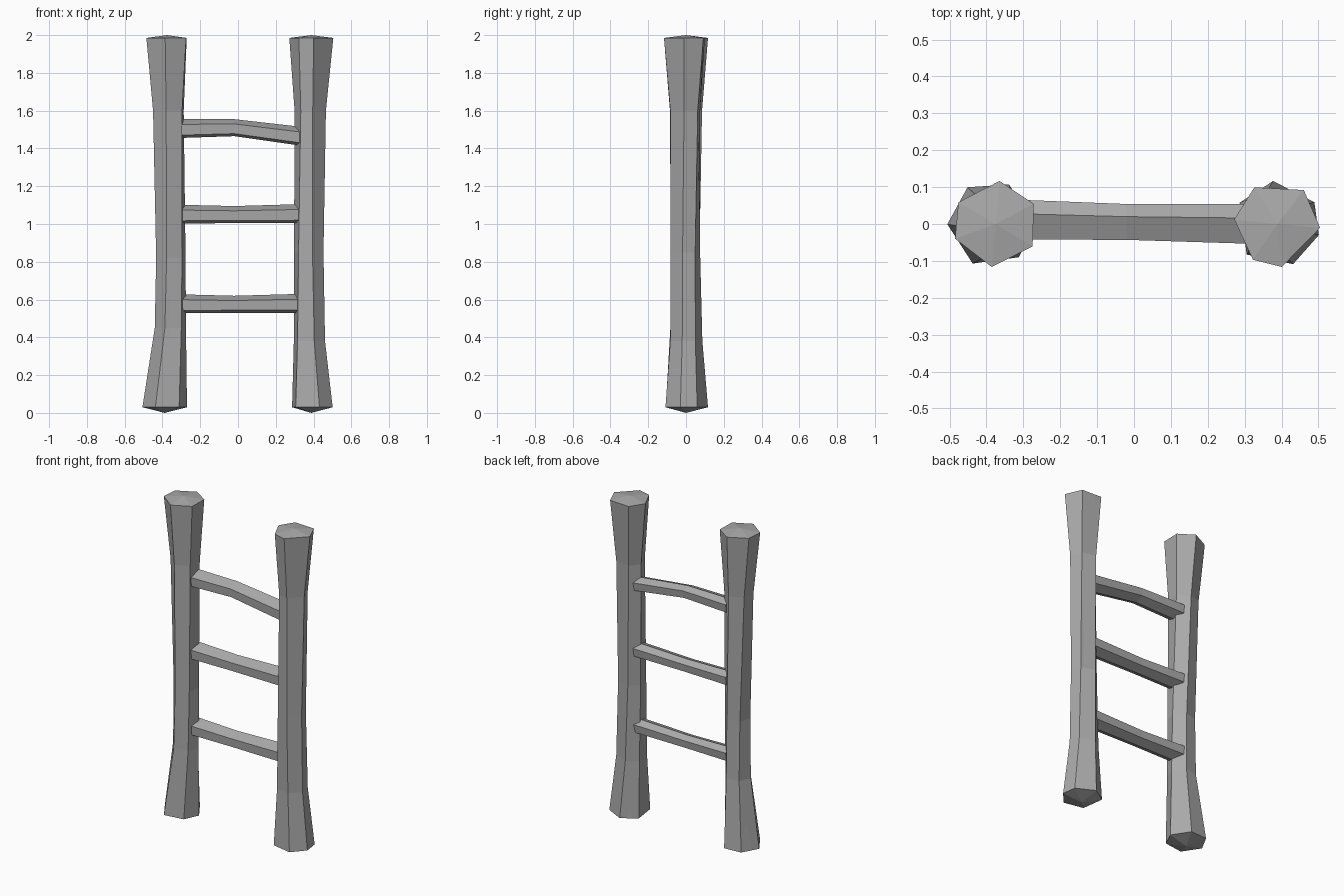
import bpy
from math import cos, sin, radians
from mathutils import Vector, Matrix

cube = bpy.data.objects.get("Cube")
if cube:
    bpy.data.objects.remove(cube)

grey = bpy.data.materials.new("weathered_grey")
grey.use_nodes = True
colour = (0.4, 0.4, 0.4, 1)
grey.diffuse_color = colour
grey.node_tree.nodes["Principled BSDF"].inputs["Base Color"].default_value = colour


def make_object(name, verts, faces):
    mesh = bpy.data.meshes.new(name)
    mesh.from_pydata(verts, [], faces)
    mesh.materials.append(grey)
    obj = bpy.data.objects.new(name, mesh)
    bpy.context.collection.objects.link(obj)
    return obj


def loft(name, rings, start, end):
    """Skin a list of equal rings and close both ends with a fan."""
    n = len(rings[0])
    verts = [v for ring in rings for v in ring] + [start, end]
    first, last = len(verts) - 2, len(verts) - 1
    faces = []
    for k in range(n):
        j = (k + 1) % n
        for r in range(len(rings) - 1):
            a, b = r * n, (r + 1) * n
            faces.append((a + k, a + j, b + j, b + k))
        top = (len(rings) - 1) * n
        faces.append((j, k, first))
        faces.append((top + k, top + j, last))
    return make_object(name, verts, faces)


def post(name, low, high, sections):
    """Six-sided trunk that twists from the low angles to the high ones."""
    rings = []
    for z, x, y, radius in sections:
        t = z / 2
        rings.append([(x + radius * cos(radians(a + (b - a) * t)),
                       y + radius * sin(radians(a + (b - a) * t)), z)
                      for a, b in zip(low, high)])
    z0, x0, y0, _ = sections[0]
    z1, x1, y1, _ = sections[-1]
    return loft(name, rings, (x0, y0, 0), (x1, y1, 2))


def crack(target, x, y, z, angle, width, depth, height):
    """Cut a pointed split into the wood, facing outward along angle."""
    shape = [(-depth, 0, 0), (0, width, 0), (depth, 0, 0), (0, -width, 0)]
    turn = Matrix.Rotation(radians(angle), 3, "Z")
    ring = [turn @ Vector(p) + Vector((x, y, z)) for p in shape]
    cutter = loft("crack_cutter", [ring], (x, y, z - height), (x, y, z + height))
    cutter.hide_render = True
    cutter.hide_set(True)
    mod = target.modifiers.new("crack", "BOOLEAN")
    mod.operation = "DIFFERENCE"
    mod.solver = "EXACT"
    mod.object = cutter
    cutters.append(cutter)


cutters = []

# Posts, flared at both ends
right_post = post("right_post", (65, 122, 180, 245, 310, 360), (85, 150, 200, 265, 329, 388), [
    (0.03, -0.388, 0, 0.118), (0.45, -0.358, -0.005, 0.083), (0.82, -0.355, -0.005, 0.079),
    (1.6, -0.367, 0, 0.086), (1.985, -0.375, 0, 0.117)])
left_post = post("left_post", (30, 95, 150, 225, 292, 345), (52, 122, 174, 236, 276, 355), [
    (0.03, 0.388, 0, 0.117), (0.38, 0.375, 0, 0.088), (0.85, 0.373, -0.003, 0.081),
    (1.6, 0.382, 0, 0.084), (1.985, 0.388, 0, 0.117)])

# Splits at the post ends and along the shafts
crack(right_post, -0.475, 0.04, 2, 150, 0.035, 0.055, 0.16)
crack(right_post, -0.46, 0.06, 0.02, 145, 0.035, 0.05, 0.24)
crack(right_post, -0.37, -0.085, 0.56, 262, 0.02, 0.03, 0.23)
crack(left_post, 0.45, -0.095, 2, 305, 0.025, 0.05, 0.2)
crack(left_post, 0.36, 0.112, 2, 100, 0.04, 0.045, 0.12)
crack(left_post, 0.485, -0.02, 0.02, 350, 0.025, 0.05, 0.32)
crack(left_post, 0.32, 0.1, 0.02, 125, 0.025, 0.04, 0.16)
crack(left_post, 0.435, 0.055, 1.02, 40, 0.022, 0.03, 0.35)

# Apply the cuts and drop the cutters
for obj in (right_post, left_post):
    deps = bpy.context.evaluated_depsgraph_get()
    cut = bpy.data.meshes.new_from_object(obj.evaluated_get(deps))
    obj.modifiers.clear()
    obj.data = cut
for cutter in cutters:
    bpy.data.objects.remove(cutter)

# Rungs: a rough hexagonal bar with a bend near the middle
profile = [(0.058, 0.025), (0.02, 0.05), (-0.05, 0.022), (-0.047, -0.035), (-0.005, -0.05), (0.052, -0.025)]
rungs = [("top_rung", 1.505, 1.51, 1.465), ("middle_rung", 1.052, 1.05, 1.055),
         ("bottom_rung", 0.578, 0.575, 0.58)]
for name, za, zb, zc in rungs:
    stations = [(-0.32, 0.008, za, 1), (-0.02, 0.002, zb, 0.9), (0.33, -0.004, zc, 1)]
    rings = [[(x, y + py * s, z + pz * s) for py, pz in profile] for x, y, z, s in stations]
    loft(name, rings, (-0.32, 0, za), (0.33, 0, zc))
